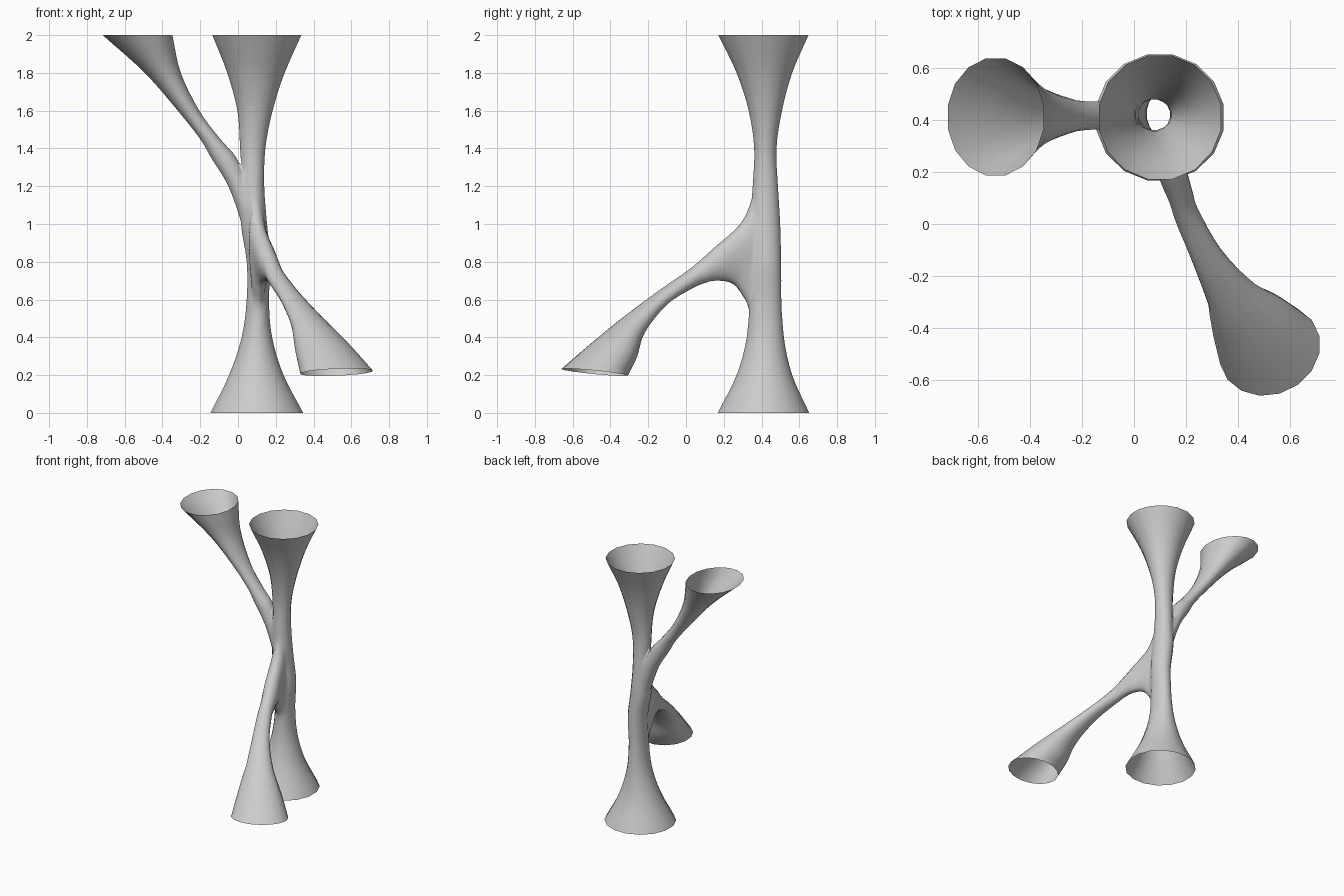
import bpy, bmesh, math
from mathutils import Vector

cube = bpy.data.objects.get("Cube")
if cube:
    bpy.data.objects.remove(cube, do_unlink=True)

SIDES, STEPS = 16, 4

grey = bpy.data.materials.new("light grey")
grey.use_nodes = True
grey.diffuse_color = (0.6, 0.6, 0.6, 1)
grey.node_tree.nodes["Principled BSDF"].inputs["Base Color"].default_value = (0.6, 0.6, 0.6, 1)


def spline(rows):
    """Catmull-Rom interpolation of whole rows of ring parameters."""
    out = []
    for i in range(len(rows) - 1):
        p1, p2 = rows[i], rows[i + 1]
        p0 = rows[i - 1] if i else [2 * a - b for a, b in zip(p1, p2)]
        p3 = rows[i + 2] if i + 2 < len(rows) else [2 * b - a for a, b in zip(p1, p2)]
        for k in range(STEPS):
            t = k / STEPS
            out.append([b + t / 2 * (c - a + t * (2*a - 5*b + 4*c - d + t * (3*(b - c) + d - a)))
                        for a, b, c, d in zip(p0, p1, p2, p3)])
    return out + [list(rows[-1])]


def tube(name, rings):
    """Closed loft through rings given as (centre, axis u, axis v)."""
    bm = bmesh.new()
    loops = []
    for c, u, v in rings:
        angles = [2 * math.pi * (i + 0.5) / SIDES for i in range(SIDES)]
        loops.append([bm.verts.new(c + u * math.cos(a) + v * math.sin(a)) for a in angles])
    for a, b in zip(loops, loops[1:]):
        for i in range(SIDES):
            j = (i + 1) % SIDES
            bm.faces.new((a[i], a[j], b[j], b[i]))
    bm.faces.new(loops[0])
    bm.faces.new(loops[-1])
    bmesh.ops.recalc_face_normals(bm, faces=bm.faces)
    mesh = bpy.data.meshes.new(name)
    bm.to_mesh(mesh)
    bm.free()
    mesh.materials.append(grey)
    obj = bpy.data.objects.new(name, mesh)
    bpy.context.collection.objects.link(obj)
    return obj


def level_rings(rows):
    """Horizontal elliptic rings from (z, x, y, radius x, radius y)."""
    return [(Vector((x, y, z)), Vector((rx, 0, 0)), Vector((0, ry, 0)))
            for z, x, y, rx, ry in spline(rows)]


def leaning_rings(rows):
    """Tilting rings from (x, y, z, half width, reach outward, reach upward)."""
    out, across = Vector((0.43, -0.9, 0)), Vector((0.9, 0.43, 0))
    return [(Vector((x, y, z)), across * w, out * b + Vector((0, 0, h)))
            for x, y, z, w, b, h in spline(rows)]


# Upright trunk, flared at both ends
trunk = tube("branching_tube", level_rings([
    (0, .1, .41, .25, .247), (.2, .097, .415, .147, .15), (.4, .1, .42, .082, .1),
    (.6, .105, .42, .06, .09), (.8, .11, .425, .065, .08), (1, .085, .42, .07, .08),
    (1.2, .08, .42, .06, .068), (1.4, .078, .42, .068, .06), (1.6, .09, .42, .095, .09),
    (1.8, .095, .415, .155, .15), (2, .1, .41, .24, .243)]))

# Upper branch leaning to the right
branch = tube("upper_branch", level_rings([
    (.8, .105, .42, .045, .045), (1, .073, .42, .055, .055), (1.2, .003, .42, .055, .057),
    (1.35, -.075, .418, .068, .057), (1.45, -.147, .417, .054, .055),
    (1.6, -.262, .416, .058, .07), (1.8, -.398, .414, .097, .128), (2, -.532, .412, .188, .23)]))

# Lower branch reaching forward and to the left, webbed into the trunk
leg = tube("lower_branch", leaning_rings([
    (.1, .4, .86, .035, 0, .38), (.105, .335, .86, .052, -.02, .29),
    (.12, .28, .85, .055, -.03, .18), (.155, .175, .805, .055, -.028, .115),
    (.18, .105, .762, .05, -.015, .082), (.205, .03, .712, .05, .011, .048),
    (.283, -.13, .605, .065, .022, .035), (.38, -.283, .46, .105, .053, .042),
    (.45, -.378, .335, .155, .11, .045), (.522, -.484, .215, .2, .172, .02)]))

# Join the tubes into one skin
bpy.context.view_layer.objects.active = trunk
for part in (branch, leg):
    mod = trunk.modifiers.new("join", 'BOOLEAN')
    mod.operation, mod.solver, mod.object = 'UNION', 'EXACT', part
    bpy.ops.object.modifier_apply(modifier=mod.name)
    bpy.data.objects.remove(part, do_unlink=True)

# Open the flared ends and soften the seams
bm = bmesh.new()
bm.from_mesh(trunk.data)
caps = [f for f in bm.faces if abs(f.normal.z) > 0.9 and f.calc_area() > 0.05]
bmesh.ops.delete(bm, geom=caps, context='FACES')
bmesh.ops.remove_doubles(bm, verts=bm.verts, dist=0.008)
for _ in range(6):
    bm.normal_update()
    seam = {v for e in bm.edges if len(e.link_faces) == 2 and e.calc_face_angle() > 0.5
            for v in e.verts if 0.45 < v.co.z < 1.6}
    bmesh.ops.smooth_vert(bm, verts=list(seam), factor=0.4,
                          use_axis_x=True, use_axis_y=True, use_axis_z=True)
for f in bm.faces:
    f.smooth = True
    f.material_index = 0
bm.to_mesh(trunk.data)
bm.free()
